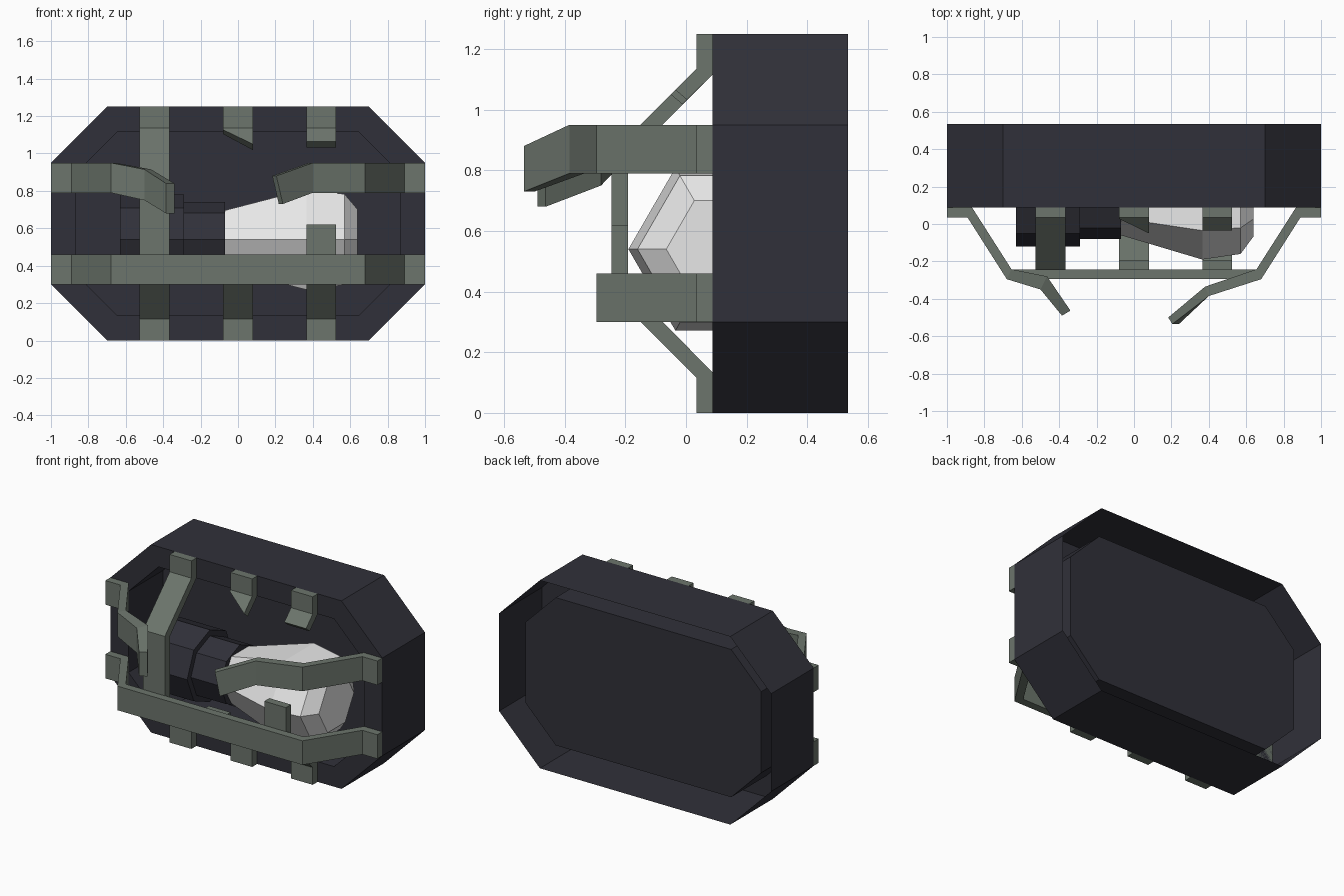
import bpy, bmesh, math

if "Cube" in bpy.data.objects:
    bpy.data.objects.remove(bpy.data.objects["Cube"])


def material(name, rgb):
    m = bpy.data.materials.new(name)
    m.diffuse_color = (*rgb, 1)
    m.use_nodes = True
    m.node_tree.nodes["Principled BSDF"].inputs["Base Color"].default_value = m.diffuse_color
    return m


DARK = material("dark housing", (0.030, 0.030, 0.041))
CAGE = material("grey green metal", (0.150, 0.178, 0.150))
GLASS = material("white glass", (0.80, 0.80, 0.80))


def loft(name, rings, mat, caps=True):
    """Bridge a list of equal-sized point rings into one flat-shaded object."""
    bm = bmesh.new()
    loops = [[bm.verts.new(p) for p in r] for r in rings]
    n = len(rings[0])
    for a, b in zip(loops, loops[1:]):
        for i in range(n):
            j = (i + 1) % n
            bm.faces.new((a[i], a[j], b[j], b[i]))
    if caps:
        bm.faces.new(loops[0])
    bm.faces.new(loops[-1])
    if caps:
        bmesh.ops.recalc_face_normals(bm, faces=bm.faces)
    me = bpy.data.meshes.new(name)
    bm.to_mesh(me)
    bm.free()
    me.materials.append(mat)
    ob = bpy.data.objects.new(name, me)
    bpy.context.collection.objects.link(ob)
    return ob


# Housing: open-backed shell with a front rim and a deep tray
def octagon(hx, hz, cut, y):
    pts = [(hx - cut, hz), (hx, hz - cut), (hx, cut - hz), (hx - cut, -hz)]
    pts += [(-x, -z) for x, z in pts]
    return [(x, y, z + 0.625) for x, z in pts]


loft("housing", [octagon(1, 0.625, 0.3, 0.535),
                 octagon(1, 0.625, 0.3, 0.087),
                 octagon(0.866, 0.491, 0.221, 0.087),
                 octagon(0.866, 0.491, 0.221, 0.447)], DARK, caps=False)


# Lamp: faceted rings around a horizontal axis
def ring(x, r, n):
    return [(x, 0.12 - r * math.cos(i * math.tau / n),
             0.54 + r * math.sin(i * math.tau / n)) for i in range(n)]


loft("socket", [ring(-0.63, 0.24, 8), ring(-0.29, 0.24, 8)], DARK)
loft("socket_collar", [ring(-0.29, 0.2, 8), ring(-0.07, 0.2, 8)], DARK)
loft("bulb", [ring(x, r, 6) for x, r in
              ((-0.07, 0.18), (0.365, 0.31), (0.57, 0.28), (0.64, 0.185))], GLASS)


# Horizontal cage bands: outer point, inner point, bottom, top, bottom lean
def band_ring(ox, oy, ix, iy, lo, hi, lean=0):
    return [(ox + lean, oy, lo), (ix + lean, iy, lo), (ix, iy, hi), (ox, oy, hi)]


def band_arm(side, lo, hi):
    path = [(1, 0.035, 1, 0.087), (0.89, 0.035, 0.865, 0.087), (0.68, -0.295, 0.655, -0.242)]
    return [band_ring(side * a, b, side * c, d, lo, hi) for a, b, c, d in path]


loft("lower_band", band_arm(-1, 0.3, 0.46) + band_arm(1, 0.3, 0.46)[::-1], CAGE)
loft("broken_band_left", band_arm(-1, 0.79, 0.95) +
     [band_ring(-0.50, -0.35, -0.465, -0.28, 0.75, 0.915),
      band_ring(-0.385, -0.49, -0.34, -0.463, 0.68, 0.84)], CAGE)
loft("broken_band_right", band_arm(1, 0.79, 0.95) +
     [band_ring(0.40, -0.385, 0.38, -0.335, 0.79, 0.95),
      band_ring(0.205, -0.535, 0.183, -0.50, 0.73, 0.88, 0.035)], CAGE)


# Vertical cage bars: outer and inner profile points in the side plane
def bar_ring(cx, left, right=None):
    a, b = left, right or left
    return [(cx - 0.08, *a[0]), (cx - 0.08, *a[1]), (cx + 0.08, *b[1]), (cx + 0.08, *b[0])]


TAB = [((0.035, 0), (0.087, 0)), ((0.035, 0.115), (0.087, 0.135))]
KNEE = ((-0.245, 0.395), (-0.192, 0.415))


def flip(p):
    return tuple((y, 1.25 - z) for y, z in p)


TOP_TAB = [flip(p) for p in TAB]


def bar(name, cx, stations):
    loft(name, [s if len(s) == 4 else bar_ring(cx, s) for s in stations], CAGE)


def straight_end(z):
    return ((-0.245, z), (-0.192, z))


bar("full_bar", -0.447, TAB + [KNEE, flip(KNEE)] + TOP_TAB[::-1])
bar("lower_stub_middle", 0, TAB + [KNEE, straight_end(0.45)])
bar("lower_stub_right", 0.445, TAB + [KNEE, straight_end(0.62)])
bar("upper_stub_right", 0.445, TOP_TAB + [((-0.035, 1.065), (0.003, 1.033))])
bar("upper_stub_middle", 0, TOP_TAB +
    [bar_ring(0, ((0.028, 1.127), (0.075, 1.104)), ((-0.05, 1.05), (-0.012, 1.018)))])
